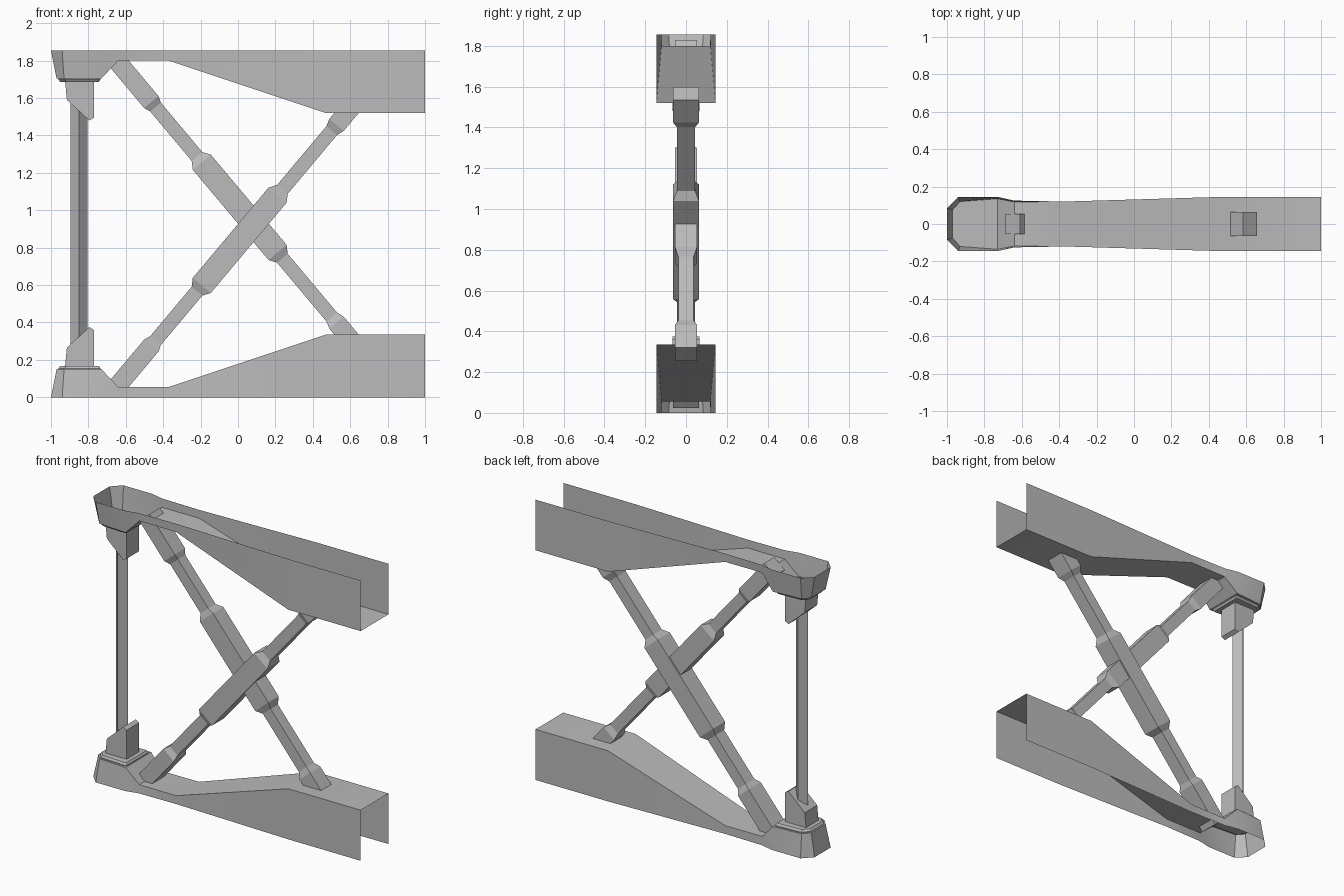
import bpy
import bmesh
from mathutils import Vector

cube = bpy.data.objects.get("Cube")
if cube:
    bpy.data.objects.remove(cube)

HEIGHT = 1.855
MID = HEIGHT / 2

grey = bpy.data.materials.new("plain grey")
grey.use_nodes = True
colour = (0.5, 0.5, 0.5, 1)
grey.diffuse_color = colour
grey.node_tree.nodes["Principled BSDF"].inputs["Base Color"].default_value = colour


def finish(name, bm, flip=False):
    """Turn a bmesh into an object, optionally mirrored about mid height."""
    if flip:
        for v in bm.verts:
            v.co.z = HEIGHT - v.co.z
        bmesh.ops.reverse_faces(bm, faces=bm.faces)
    mesh = bpy.data.meshes.new(name)
    bm.to_mesh(mesh)
    bm.free()
    mesh.materials.append(grey)
    obj = bpy.data.objects.new(name, mesh)
    bpy.context.collection.objects.link(obj)
    return obj


def loft(name, rings, flip=False):
    """Closed solid through a series of equal-sized rings."""
    bm = bmesh.new()
    loops = [[bm.verts.new(p) for p in ring] for ring in rings]
    for a, b in zip(loops, loops[1:]):
        for i in range(len(a)):
            j = (i + 1) % len(a)
            bm.faces.new((a[i], a[j], b[j], b[i]))
    bm.faces.new(loops[0][::-1])
    bm.faces.new(loops[-1])
    bmesh.ops.recalc_face_normals(bm, faces=bm.faces)
    return finish(name, bm, flip)


# Open channel beam: rim at z = 0 and matching web edge (x, half width, z)
RIM = [(-1, .085), (-.94, .145), (-.73, .145), (-.64, .125), (-.37, .12), (.47, .145), (1, .145)]
WEB = [(-.97, .075, .15), (-.93, .12, .15), (-.73, .135, .15), (-.64, .118, .055),
       (-.37, .12, .055), (.47, .145, .335), (1, .145, .335)]


def beam(name, flip):
    bm = bmesh.new()
    sides = []
    for s in (-1, 1):
        rim = [bm.verts.new((x, s * y, 0)) for x, y in RIM]
        web = [bm.verts.new((x, s * y, z)) for x, y, z in WEB]
        sides.append((rim, web))
    (rim_a, web_a), (rim_b, web_b) = sides
    for i in range(len(RIM) - 1):
        bm.faces.new((rim_a[i], rim_a[i + 1], web_a[i + 1], web_a[i]))
        bm.faces.new((rim_b[i + 1], rim_b[i], web_b[i], web_b[i + 1]))
        bm.faces.new((web_a[i], web_a[i + 1], web_b[i + 1], web_b[i]))
    bm.faces.new((rim_b[0], rim_a[0], web_a[0], web_b[0]))
    obj = finish(name, bm, flip)
    for p in obj.data.polygons:
        p.use_smooth = True
    bpy.ops.object.select_all(action="DESELECT")
    obj.select_set(True)
    bpy.context.view_layer.objects.active = obj
    bpy.ops.object.shade_smooth_by_angle(angle=0.6)


# Chamfered pad on the nose of each beam
def pad_ring(grow, z):
    pts = [(-.96, .07), (-.925, .11), (-.745, .12), (-.735, .115)]
    pts += [(x, -y) for x, y in reversed(pts)]
    return [(-.85 + (x + .85) * grow, y * grow, z) for x, y in pts]


# Bracket profile that grips the post
BRACKET = [(-.925, .16), (-.77, .16), (-.77, .36), (-.795, .375), (-.915, .265)]

for label, flip in (("lower", False), ("upper", True)):
    beam(label + "_beam", flip)
    loft(label + "_pad", [pad_ring(1, .145), pad_ring(1, .155), pad_ring(.92, .168)], flip)
    loft(label + "_bracket", [[(x, y, z) for x, z in BRACKET] for y in (-.065, .065)], flip)

# Diamond-section post
loft("post", [[(-.85 + dx, dy, z) for dx, dy in ((.045, 0), (0, .045), (-.045, 0), (0, -.045))]
              for z in (.2, HEIGHT - .2)])

# Diagonal braces: (distance along, in-plane half width, is wide)
STATIONS = [(-1.136, True), (-.85, True), (-.815, False), (-.47, False), (-.43, True),
            (.2, True), (.24, False), (.65, False), (.69, True), (.835, True)]
ALONG = Vector((.643, 0, .766))
ACROSS = Vector((-.766, 0, .643))
CENTRE = Vector((.083, 0, MID))


def brace(name, wide_y, neck_y, flip):
    rings = []
    for t, wide in STATIONS:
        middle = -.5 < t < .3
        h = (.063 if middle else .05) if wide else .037
        y = wide_y if wide else neck_y
        c = CENTRE + ALONG * t
        rings.append([c + ACROSS * (a * h) + Vector((0, b * y, 0))
                      for a, b in ((-1, -1), (-1, 1), (1, 1), (1, -1))])
    loft(name, rings, flip)


brace("rising_brace", .063, .045, False)
brace("falling_brace", .054, .038, True)
